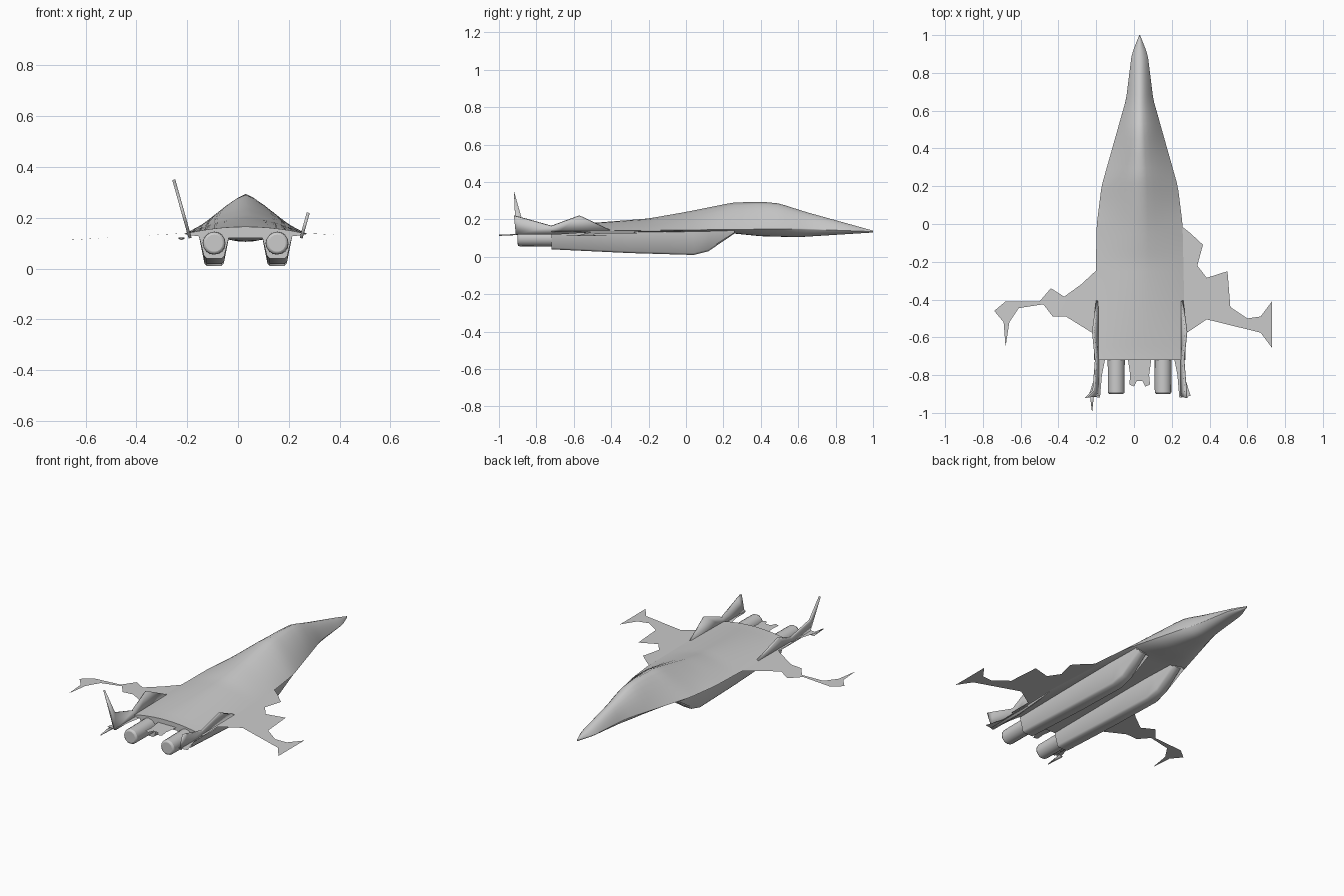
import bpy, bmesh
from math import copysign, cos, sin, pi, radians
from mathutils import Matrix, Vector

default_cube = bpy.data.objects.get("Cube")
if default_cube:
    bpy.data.objects.remove(default_cube, do_unlink=True)

shade = (0.6, 0.6, 0.6, 1)
grey = bpy.data.materials.new("airframe grey")
grey.use_nodes = True
grey.diffuse_color = shade
grey.node_tree.nodes["Principled BSDF"].inputs["Base Color"].default_value = shade

axis = 0.03  # x of the fuselage centre line
SIDES = (("left", 1), ("right", -1))


def finish(bm, name, angle):
    """Turn a bmesh into a smooth-shaded grey object."""
    bmesh.ops.recalc_face_normals(bm, faces=bm.faces)
    mesh = bpy.data.meshes.new(name)
    bm.to_mesh(mesh)
    bm.free()
    mesh.materials.append(grey)
    part = bpy.data.objects.new(name, mesh)
    bpy.context.collection.objects.link(part)
    bpy.ops.object.select_all(action='DESELECT')
    part.select_set(True)
    bpy.context.view_layer.objects.active = part
    bpy.ops.object.shade_smooth_by_angle(angle=radians(angle))
    return part


def along(y, knots):
    """Read a value off a profile that runs from nose to tail."""
    for (front, start), (back, end) in zip(knots, knots[1:]):
        if y >= back:
            return start + (end - start) * (front - y) / (front - back)
    return knots[-1][1]


def loft(name, rings, angle=60):
    """Skin a row of closed rings and cap both ends."""
    bm = bmesh.new()
    rows = [[bm.verts.new(point) for point in ring] for ring in rings]
    for row, following in zip(rows, rows[1:]):
        for i in range(len(row)):
            bm.faces.new((row[i - 1], row[i], following[i], following[i - 1]))
    bm.faces.new(rows[0])
    bm.faces.new(rows[-1])
    return finish(bm, name, angle)


def plate(name, outline, thickness):
    """Thin sheet filling an outline in space."""
    bm = bmesh.new()
    face = bm.faces.new([bm.verts.new(point) for point in outline])
    bmesh.ops.triangulate(bm, faces=[face])
    part = finish(bm, name, 30)
    solid = part.modifiers.new("thickness", 'SOLIDIFY')
    solid.thickness = thickness
    solid.offset = 0


def airfoil(name, outline, height, thickness):
    """Sharp-edged panel whose height and thickness follow the span."""
    bm = bmesh.new()
    face = bm.faces.new([bm.verts.new((x, y, 0)) for x, y in outline])
    rim = set(face.verts)
    bmesh.ops.inset_region(bm, faces=[face], thickness=0.01, use_even_offset=False)
    bmesh.ops.triangulate(bm, faces=bm.faces[:])
    upper = [v for v in bm.verts if v not in rim]
    everything = bm.verts[:] + bm.edges[:] + bm.faces[:]
    copies = bmesh.ops.duplicate(bm, geom=everything)["vert_map"]
    lower = [copies[v] for v in upper]
    for v in bm.verts:
        v.co.z = height(abs(v.co.x - axis))
    for group, direction in ((upper, 1), (lower, -1)):
        for v in group:
            v.co.z += direction * thickness(abs(v.co.x - axis)) / 2
    bmesh.ops.remove_doubles(bm, verts=bm.verts, dist=0.0005)
    finish(bm, name, 60)


# Fuselage profiles, nose to tail
half_width = [(1, 0), (0.9, 0.04), (0.66, 0.07), (0.2, 0.2), (0, 0.225), (-0.7, 0.24)]
crown = [(1, 0.14), (0.64, 0.24), (0.5, 0.285), (0.4, 0.295), (0.25, 0.29),
         (0, 0.24), (-0.2, 0.205), (-0.7, 0.165)]
belly = [(1, 0.13), (0.6, 0.105), (0.4, 0.11), (0.25, 0.125), (-0.7, 0.12)]
edge = [(1, 0.135), (0.6, 0.15), (-0.7, 0.136)]
fullness = [(1, 2.2), (0.7, 2), (0.4, 1.4), (0, 1.3), (-0.7, 2)]


def fuselage_ring(y):
    ring = []
    width = along(y, half_width) + 0.002
    rim = along(y, edge)
    steps = 16
    for i in range(2 * steps):
        across = cos(pi * i / steps)
        reach = abs(across)
        if i <= steps:
            z = rim + (along(y, crown) - rim) * (1 - reach ** along(y, fullness))
        else:
            z = rim + (along(y, belly) - rim) * (1 - reach ** 3)
        ring.append((axis + width * across, y, z))
    return ring


rows = 44
loft("fuselage", [fuselage_ring(1 - 1.72 * i / rows) for i in range(rows + 1)])

# Engine nacelles with a sloped intake, and their nozzles
keel = [(0.26, 0.125), (0.12, 0.03), (0.04, 0.01), (-0.3, 0.02), (-0.72, 0.04)]
for side, sign in SIDES:
    x = axis + sign * 0.124
    rings = []
    for y, z in keel:
        top = 0.06 - 0.05 * max(y, 0)
        low = top - 0.02
        half = [(top, 0.145), (top, 0.13), (low, z + 0.01), (low * 0.75, z)]
        rings.append([(x + w, y, h) for w, h in half] + [(x - w, y, h) for w, h in reversed(half)])
    loft(side + "_nacelle", rings, 50)

    bm = bmesh.new()
    place = Matrix.Translation((x, -0.75, 0.1)) @ Matrix.Rotation(pi / 2, 4, 'X')
    bmesh.ops.create_cone(bm, cap_ends=True, segments=16, radius1=0.046, radius2=0.044,
                          depth=0.3, matrix=place)
    nozzle = finish(bm, side + "_nozzle", 60)
    rounding = nozzle.modifiers.new("rounded lip", 'BEVEL')
    rounding.width = 0.01
    rounding.segments = 2

# Notched tail piece between the nozzles
tail_half = [(0.07, -0.66), (0.05, -0.8), (0.055, -0.85), (0.03, -0.86), (0.015, -0.83)]
tail = [(axis + x, y) for x, y in tail_half] + [(axis - x, y) for x, y in reversed(tail_half)]
airfoil("tail_piece", tail, lambda span: 0.138, lambda span: 0.045)

# Ragged wings, each with its own outline
left_wing = [(0.2, 0.03), (0.3, -0.05), (0.365, -0.11), (0.335, -0.22), (0.385, -0.285),
             (0.495, -0.25), (0.51, -0.44), (0.6, -0.5), (0.67, -0.49), (0.73, -0.41),
             (0.73, -0.655), (0.67, -0.575), (0.385, -0.505), (0.2, -0.63)]
right_wing = [(-0.15, -0.2), (-0.28, -0.32), (-0.37, -0.385), (-0.44, -0.34), (-0.5, -0.41),
              (-0.68, -0.41), (-0.74, -0.46), (-0.69, -0.52), (-0.68, -0.65), (-0.66, -0.52),
              (-0.61, -0.445), (-0.48, -0.425), (-0.43, -0.49), (-0.36, -0.49), (-0.15, -0.62)]


def wing_height(span):
    return 0.142 - 0.06 * max(span - 0.2, 0) * (span < 0.7) - 0.03 * (span >= 0.7)


def wing_thickness(span):
    return max(0.006, 0.032 - 0.06 * max(span - 0.2, 0))


airfoil("left_wing", left_wing, wing_height, wing_thickness)
airfoil("right_wing", right_wing, wing_height, wing_thickness)

# Tail booms and leaning fins; the right fin is the taller one
boom = [(0.24, -0.6), (0.235, -0.8), (0.27, -0.91), (0.21, -0.92), (0.2, -0.8), (0.18, -0.7), (0.18, -0.6)]
fin_tip = {"left": 0.22, "right": 0.35}
for side, sign in SIDES:
    airfoil(side + "_boom", [(axis + sign * x, y) for x, y in boom],
            lambda span: 0.13, lambda span: 0.03)
    fin = [(-0.4, 0.14), (-0.57, 0.22), (-0.72, 0.165), (-0.88, 0.21),
           (-0.92, fin_tip[side]), (-0.91, 0.12), (-0.7, 0.12)]
    plate(side + "_fin", [(axis + sign * (0.185 + 0.28 * z), y, z) for y, z in fin], 0.012)

# Trailing spike on the right boom
plate("right_boom_spike", [(-0.235, -0.89, 0.12), (-0.222, -1, 0.115), (-0.21, -0.89, 0.12)], 0.006)
